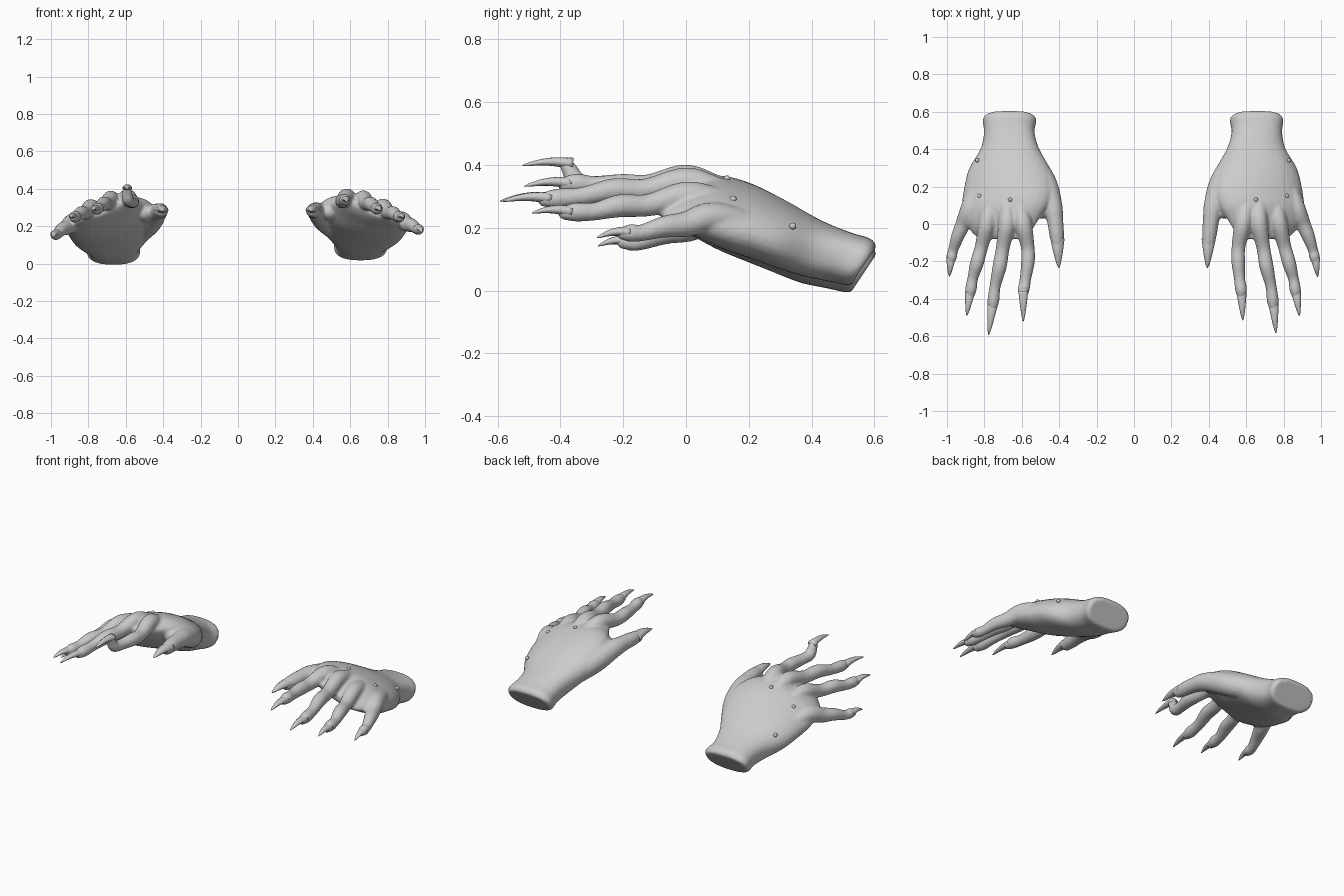
import bpy, bmesh, math
from mathutils import Vector

cube = bpy.data.objects.get("Cube")
if cube:
    bpy.data.objects.remove(cube)

GREY = (0.6, 0.6, 0.6, 1)
skin = bpy.data.materials.new("pale_grey")
skin.use_nodes = True
skin.diffuse_color = GREY
skin.node_tree.nodes["Principled BSDF"].inputs["Base Color"].default_value = GREY


def spline(points, steps):
    """Catmull-Rom through points of any dimension."""
    p = [Vector(q) for q in points]
    p = [2 * p[0] - p[1]] + p + [2 * p[-1] - p[-2]]
    out = []
    for i in range(1, len(p) - 2):
        a, b, c, d = p[i - 1:i + 3]
        for k in range(steps):
            t = k / steps
            out.append(0.5 * (2 * b + (c - a) * t + (2 * a - 5 * b + 4 * c - d) * t * t
                              + (3 * b - a - 3 * c + d) * t ** 3))
    return out + [p[-2]]


def loft(bm, rings):
    """Skin closed rings of points and cap both ends."""
    rows = [[bm.verts.new(v) for v in ring] for ring in rings]
    n = len(rows[0])
    for a, b in zip(rows, rows[1:]):
        for i in range(n):
            bm.faces.new((a[i], a[(i + 1) % n], b[(i + 1) % n], b[i]))
    bm.faces.new(rows[0])
    bm.faces.new(rows[-1])


def tube(bm, path, flat=1.0, sides=16):
    """Round tube along (x, y, z, radius) samples."""
    rings = []
    for i, q in enumerate(path):
        ahead, behind = path[min(i + 1, len(path) - 1)], path[max(i - 1, 0)]
        along = (ahead.xyz - behind.xyz).normalized()
        side = along.cross(Vector((0, 0, 1))).normalized()
        up = side.cross(along)
        rings.append([q.xyz + q.w * (side * math.cos(a) + up * math.sin(a) * flat)
                      for a in (math.tau * k / sides for k in range(sides))])
    loft(bm, rings)


def ball(bm, centre, radius):
    made = bmesh.ops.create_uvsphere(bm, u_segments=12, v_segments=8, radius=radius)
    bmesh.ops.translate(bm, verts=made["verts"], vec=centre)


def finish(bm, name, side, shift, drop):
    """Move to the chosen side, lower the wrist by drop and make the object."""
    for v in bm.verts:
        v.co.x = side * (v.co.x + shift)
        v.co.z -= drop * min(1, max(0, v.co.y / 0.4 + 0.1))
    bmesh.ops.recalc_face_normals(bm, faces=bm.faces)
    for f in bm.faces:
        f.smooth = True
    mesh = bpy.data.meshes.new(name)
    bm.to_mesh(mesh)
    bm.free()
    mesh.materials.append(skin)
    obj = bpy.data.objects.new(name, mesh)
    bpy.context.collection.objects.link(obj)
    return obj


# Palm and wrist stations: y, inner x, outer x, bottom z, top z, squareness
PALM = [(.572, .525, .785, .04, .145, .8), (.553, .51, .797, .022, .17, .8),
        (.49, .52, .79, .034, .19, .8),
        (.4, .495, .808, .053, .228, .85), (.3, .44, .868, .085, .285, .95),
        (.2, .42, .895, .12, .333, 1), (.1, .445, .908, .155, .357, 1),
        (.02, .50, .90, .195, .342, 1), (-.05, .545, .85, .24, .322, 1),
        (-.08, .58, .81, .27, .31, 1)]

# Finger joints: x, y, z, radius
FINGERS = {
    "thumb": [(.56, .38, .16, .06), (.47, .22, .235, .068), (.425, .1, .275, .054),
              (.41, .02, .283, .044), (.402, -.05, .283, .04), (.397, -.1, .282, .034)],
    "index": [(.62, .22, .28, .05), (.60, .1, .324, .044), (.58, 0, .355, .047),
              (.557, -.12, .333, .037), (.555, -.2, .335, .037), (.562, -.29, .335, .03),
              (.57, -.35, .341, .032), (.573, -.385, .338, .024)],
    "middle": [(.67, .22, .27, .05), (.667, .1, .321, .042), (.668, 0, .347, .046),
               (.69, -.13, .32, .037), (.707, -.23, .32, .038), (.73, -.33, .3, .03),
               (.74, -.41, .293, .032), (.744, -.45, .29, .024)],
    "ring": [(.74, .22, .245, .045), (.758, .1, .287, .042), (.775, 0, .303, .045),
             (.803, -.12, .272, .036), (.828, -.21, .27, .037), (.85, -.29, .252, .029),
             (.86, -.35, .25, .031), (.865, -.385, .247, .023)],
    "little": [(.81, .24, .2, .045), (.865, .09, .235, .048), (.902, 0, .212, .041),
               (.932, -.07, .203, .035), (.955, -.14, .184, .027), (.963, -.175, .183, .029),
               (.967, -.2, .182, .022)],
}
TIPS = {"thumb": (.39, -.235, .28), "index": (.58, -.515, .332), "middle": (.757, -.583, .284),
        "ring": (.882, -.49, .247), "little": (.98, -.283, .168)}
THUMB_WEB = [(.53, .3, .21, .06), (.48, .16, .27, .058), (.485, .07, .28, .044)]
WARTS = [(.65, .13, .358), (.815, .15, .293), (.41, .07, .318), (.826, .34, .21)]

# The right hand lifts its index fingertip and lowers its little finger
RAISED_INDEX = FINGERS["index"][:5] + [(.568, -.29, .335, .031), (.577, -.345, .343, .032),
                                       (.58, -.367, .378, .027), (.58, -.38, .4, .023)]
LOWERED_LITTLE = [(x, y, z - 0.028 * min(1, max(0, 0.5 - 4 * y)), r)
                  for x, y, z, r in FINGERS["little"]]


def build_hand(side, label, fingers, tips, shift, drop):
    place = (side, shift, drop)
    bm = bmesh.new()
    # Palm: ovals leaning with the wrist, rolled so the index side is higher
    rings = []
    for y, x0, x1, z0, z1, power in spline(PALM, 4):
        ring = []
        for k in range(32):
            c, s = math.cos(math.tau * k / 32), math.sin(math.tau * k / 32)
            u = math.copysign(abs(c) ** power, c)
            w = math.copysign(abs(s) ** power, s)
            roll = -0.05 * u * min(1, max(0, (0.5 - y) * 3))
            ring.append(((x0 + x1) / 2 + u * (x1 - x0) / 2,
                         y + w * 0.035 * min(1, max(0, y * 2)),
                         (z0 + z1) / 2 + w * (z1 - z0) / 2 + roll))
        rings.append(ring)
    loft(bm, rings)
    # Fingers with rounded ends, and the web of the thumb
    for joints in [*fingers.values(), THUMB_WEB]:
        tube(bm, spline(joints, 6))
        ball(bm, joints[-1][:3], joints[-1][3])
    hand = finish(bm, label + "_hand", *place)
    fuse = hand.modifiers.new("fuse", "REMESH")
    fuse.mode = "VOXEL"
    fuse.voxel_size = 0.0075
    fuse.use_smooth_shade = True
    soften = hand.modifiers.new("soften", "SMOOTH")
    soften.factor = 0.5
    soften.iterations = 5

    # Claws: tapered and slightly hooked
    for name, joints in fingers.items():
        end, tip = Vector(joints[-1]), Vector(tips[name])
        root = end.xyz + Vector((0, 0.02, 0.004))
        path = []
        for k in range(11):
            t = k / 10
            pos = root.lerp(tip, t) + Vector((0, 0, 0.009 * math.sin(math.pi * t)))
            path.append(Vector((*pos, end.w * 1.05 * (1 - t) ** 0.7 + 0.002)))
        bm = bmesh.new()
        tube(bm, path, flat=0.72, sides=12)
        finish(bm, f"{label}_{name}_claw", *place)

    # Warts on the back of the hand
    bm = bmesh.new()
    for spot in WARTS:
        ball(bm, spot, 0.011)
    finish(bm, label + "_warts", *place)


build_hand(1, "left", FINGERS, TIPS, 0.002, 0.005)
build_hand(-1, "right", {**FINGERS, "index": RAISED_INDEX, "little": LOWERED_LITTLE},
           {**TIPS, "index": (.58, -.52, .398), "middle": (.765, -.592, .285),
            "little": (.975, -.28, .142)}, 0.012, 0.028)
